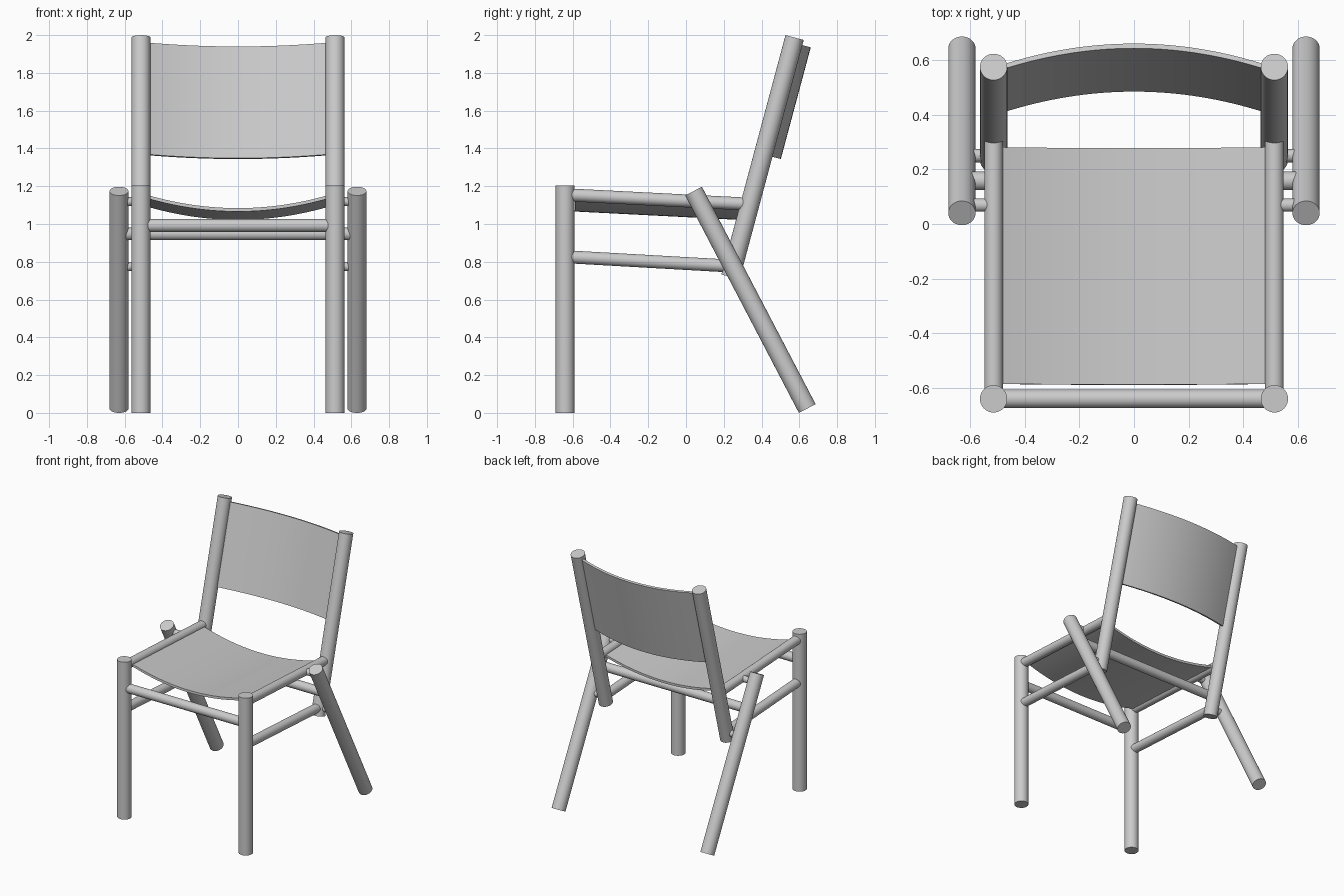
import bpy, bmesh, math
from mathutils import Vector

cube = bpy.data.objects.get("Cube")
if cube:
    bpy.data.objects.remove(cube, do_unlink=True)

grey = bpy.data.materials.new("light_grey")
grey.use_nodes = True
colour = (0.6, 0.6, 0.6, 1)
grey.diffuse_color = colour
grey.node_tree.nodes["Principled BSDF"].inputs["Base Color"].default_value = colour


def finish(name, bm):
    bmesh.ops.recalc_face_normals(bm, faces=bm.faces)
    mesh = bpy.data.meshes.new(name)
    bm.to_mesh(mesh)
    bm.free()
    obj = bpy.data.objects.new(name, mesh)
    bpy.context.collection.objects.link(obj)
    mesh.materials.append(grey)
    bpy.ops.object.select_all(action='DESELECT')
    obj.select_set(True)
    bpy.context.view_layer.objects.active = obj
    bpy.ops.object.shade_smooth_by_angle(angle=math.radians(35))
    return obj


def rod(name, a, b, r):
    """Round bar running from point a to point b."""
    a, b = Vector(a), Vector(b)
    bm = bmesh.new()
    bmesh.ops.create_cone(bm, cap_ends=True, segments=40, radius1=r, radius2=r,
                          depth=(b - a).length)
    obj = finish(name, bm)
    obj.location = (a + b) / 2
    obj.rotation_euler = (b - a).to_track_quat('Z', 'Y').to_euler()
    return obj


def bowed_panel(name, start, end, normal, bow, half_width, thick, steps=32):
    """Sheet between two centre points, bowed along the normal in the middle."""
    start, end, normal = Vector(start), Vector(end), Vector(normal).normalized()
    bm = bmesh.new()
    rows = []
    for i in range(steps + 1):
        t = 2 * i / steps - 1
        off = bow * (1 - t * t)
        rows.append([bm.verts.new(p + Vector((t * half_width, 0, 0)) + normal * (off + s))
                     for p, s in ((start, -thick / 2), (end, -thick / 2),
                                  (end, thick / 2), (start, thick / 2))])
    for p, q in zip(rows, rows[1:]):
        for k in range(4):
            bm.faces.new((p[k], p[(k + 1) % 4], q[(k + 1) % 4], q[k]))
    bm.faces.new(rows[0])
    bm.faces.new(rows[-1])
    return finish(name, bm)


R, r, peg = 0.05, 0.034, 0.024     # frame, rail and peg radii
X, XO = 0.514, 0.63                # inner frame and outer leg offsets
FY = -0.64                         # front leg line
post_top = Vector((0, 0.575, 1.987))
tilt = math.radians(15)
up = Vector((0, math.sin(tilt), math.cos(tilt)))
back = Vector((0, math.cos(tilt), -math.sin(tilt)))

# Side frames: legs, leaning posts, rails and joining pegs
for side, s in (("left", 1), ("right", -1)):
    x, xo = s * X, s * XO
    rod(f"front_leg_{side}", (x, FY, 0), (x, FY, 1.205), R)
    top = post_top + Vector((x, 0, 0))
    rod(f"back_post_{side}", top - up * 1.312, top, R)
    rod(f"back_leg_{side}", (xo, 0.642, 0.023), (xo, 0.04, 1.174), R)
    rod(f"seat_rail_{side}", (x, FY, 1.155), (x, 0.32, 1.106), r)
    rod(f"lower_rail_{side}", (x, FY, 0.827), (x, 0.245, 0.777), r)
    rod(f"upper_peg_{side}", (x, 0.069, 1.119), (xo, 0.069, 1.119), peg)
    rod(f"lower_peg_{side}", (x, 0.25, 0.775), (xo, 0.25, 0.775), peg)

# Cross bars
rod("front_stretcher", (-X, FY, 0.992), (X, FY, 0.992), r)
rod("back_stretcher", (-XO, 0.158, 0.948), (XO, 0.158, 0.948), r)

# Sagging seat and curved backrest
bowed_panel("seat", (0, -0.585, 1.152), (0, 0.281, 1.108), (0, -0.05, -1), 0.077, 0.505, 0.018)
bowed_panel("backrest", post_top - up * 0.64, post_top - up * 0.028, back, 0.087, 0.503, 0.018)
